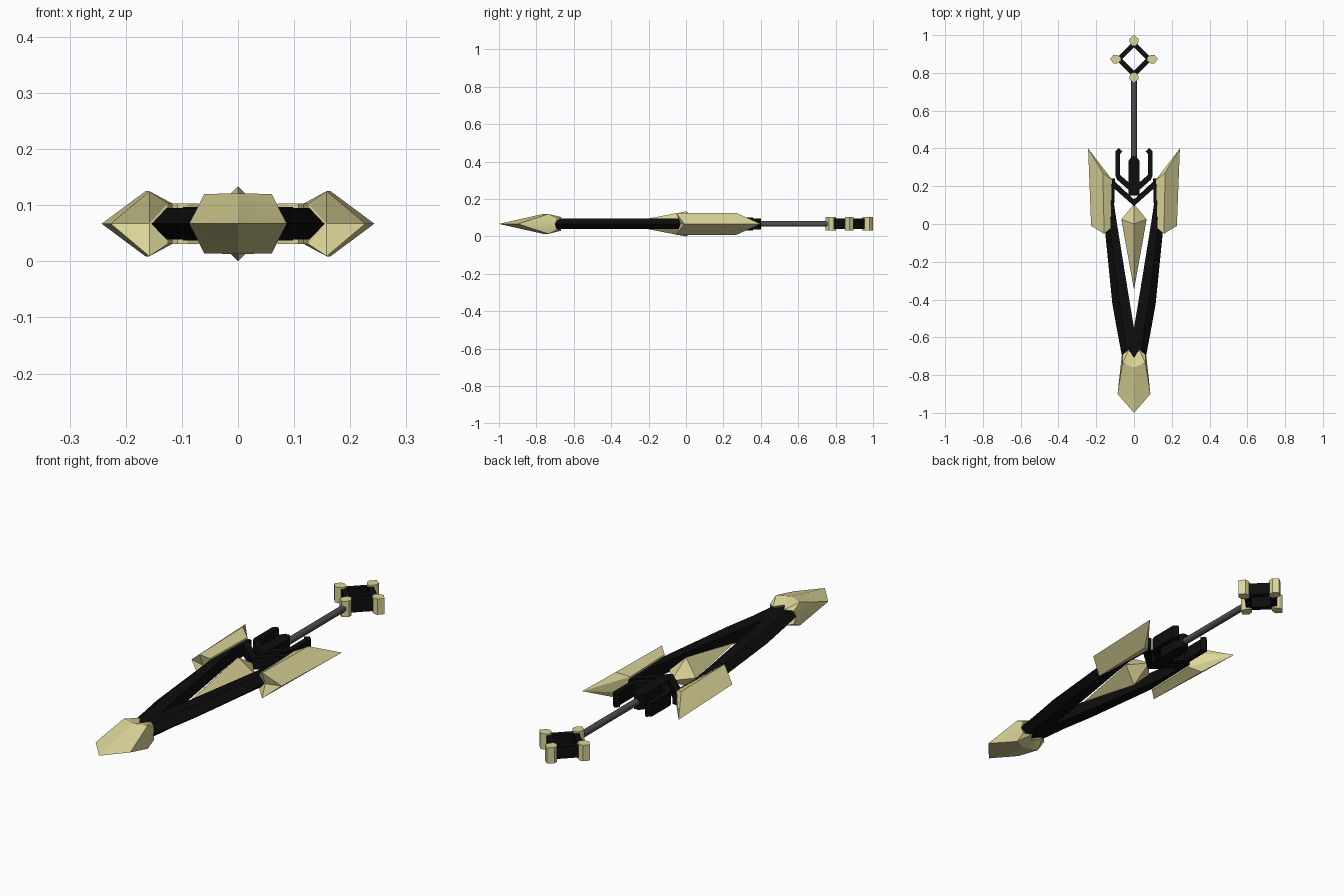
import bpy, bmesh, math
from mathutils import Vector

if "Cube" in bpy.data.objects:
    bpy.data.objects.remove(bpy.data.objects["Cube"])

ZC = 0.067   # mid-height of the whole piece


def mat(name, c):
    m = bpy.data.materials.new(name)
    m.diffuse_color = (*c, 1)
    m.use_nodes = True
    m.node_tree.nodes["Principled BSDF"].inputs["Base Color"].default_value = m.diffuse_color
    return m


GOLD = mat("pale_gold", (0.71, 0.66, 0.31))
BLACK = mat("black", (0.004, 0.004, 0.004))
GREY = mat("dark_grey", (0.075, 0.075, 0.08))


def build(name, verts, faces, material, mirror=(), smooth=None):
    """Mesh around z = ZC; mirror lists the axes (0 = x, 2 = z) to reflect across."""
    bm = bmesh.new()
    pts = [Vector(v) for v in verts]
    copies = [Vector((1, 1, 1))]
    for ax in mirror:
        for s in list(copies):
            t = s.copy()
            t[ax] = -1
            copies.append(t)
    for s in copies:
        vs = [bm.verts.new((p.x * s.x, p.y, p.z * s.z + ZC)) for p in pts]
        for f in faces:
            bm.faces.new([vs[i] for i in f])
    bmesh.ops.remove_doubles(bm, verts=bm.verts, dist=0.0005)
    bmesh.ops.recalc_face_normals(bm, faces=bm.faces)
    me = bpy.data.meshes.new(name)
    bm.to_mesh(me)
    bm.free()
    me.materials.append(material)
    ob = bpy.data.objects.new(name, me)
    bpy.context.collection.objects.link(ob)
    if smooth:
        bpy.context.view_layer.objects.active = ob
        ob.select_set(True)
        bpy.ops.object.shade_smooth_by_angle(angle=math.radians(smooth))
        ob.select_set(False)
    return ob


def plate(name, outline, h, material, mirror=()):
    """Extrude a flat xy outline to +-h around mid-height."""
    n = len(outline)
    verts = [(x, y, -h) for x, y in outline] + [(x, y, h) for x, y in outline]
    faces = [list(range(n)), list(range(n, 2 * n))]
    faces += [(i, (i + 1) % n, (i + 1) % n + n, i + n) for i in range(n)]
    return build(name, verts, faces, material, mirror)


# Gold arrow-shaped tip with a notched back (one quarter, mirrored in x and z)
build("tip",
      [(0, -1, 0), (.087, -.9, 0), (0, -.76, .054), (.06, -.735, .053), (.028, -.665, .036),
       (0, -.71, .034), (.06, -.69, .03), (.065, -.7, 0), (0, -.71, 0)],
      [(0, 1, 2), (1, 3, 2), (2, 3, 4, 5), (3, 6, 4), (1, 7, 6, 3), (5, 4, 6, 7, 8)],
      GOLD, (0, 2), 25)

# Two black arms: lofted five-sided section along y (y, inner x, outer x)
stations = [(-.8, 0, .045), (-.55, 0, .092), (-.42, .022, .115),
            (0, .09, .157), (.1, .105, .155), (.24, .1, .13)]
section = [(0, .027), (.6, .028), (1, 0), (.6, -.028), (0, -.027)]
av, af = [], []
for k, (y, a, b) in enumerate(stations):
    av += [(a + (b - a) * t, y, z) for t, z in section]
    if k:
        o = (k - 1) * 5
        af += [(o + i, o + (i + 1) % 5, o + 5 + (i + 1) % 5, o + 5 + i) for i in range(5)]
e = (len(stations) - 1) * 5
af += [range(5), range(e, e + 5)]
build("arms", av, af, BLACK, (0,), 30)

# Gold side wings wrapped round the arms (one quarter)
build("side_wings",
      [(.227, -.01, 0), (.158, -.052, .058), (.125, -.025, .036), (.158, -.03, 0), (.125, -.025, 0),
       (.243, .4, 0), (.165, .27, .058), (.117, .235, .036), (.117, .235, 0)],
      [(0, 1, 6, 5), (1, 2, 7, 6), (2, 4, 8, 7), (0, 3, 1), (1, 3, 2), (3, 4, 2),
       (5, 6, 7), (5, 7, 8)],
      GOLD, (0, 2), 20)

# Gold centre gem: long four-sided spike
build("centre_gem",
      [(0, -.35, 0), (.067, .025, 0), (0, .0, .067), (0, .105, 0)],
      [(0, 1, 2), (1, 3, 2)], GOLD, (0, 2), 20)

# Black claws behind the gem
plate("centre_claw", [(-.028, .15), (.028, .15), (.028, .335), (.012, .358), (-.012, .358), (-.028, .335)],
      .034, BLACK)
plate("side_claws", [(0, .155), (.09, .235), (.098, .255), (.098, .385), (.08, .402), (.062, .385),
                     (.074, .37), (.074, .26), (0, .195)], .03, BLACK, (0,))
plate("claw_brace", [(0, .095), (.118, .2), (.118, .24), (0, .13)], .027, BLACK, (0,))

# Grey rod along y
bpy.ops.mesh.primitive_cylinder_add(vertices=16, radius=.015, depth=.47, location=(0, .545, ZC),
                                    rotation=(math.pi / 2, 0, 0))
rod = bpy.context.object
rod.name = "rod"
rod.data.materials.append(GREY)
bpy.ops.object.shade_smooth_by_angle(angle=math.radians(40))

# Black diamond ring with gold studs on its corners
RY = .873
stud = [(.127, 0), (.108, .023), (.09, .023), (.07, .01), (.07, -.01), (.09, -.023), (.108, -.023)]
for i in range(4):
    c, s = round(math.cos(i * math.pi / 2)), round(math.sin(i * math.pi / 2))
    turn = lambda pts: [(x * c - y * s, RY + x * s + y * c) for x, y in pts]
    plate(f"ring_bar_{i + 1}", turn([(.098, 0), (0, .098), (0, .062), (.062, 0)]), .028, BLACK)
    plate(f"ring_stud_{i + 1}", turn(stud), .036, GOLD)
